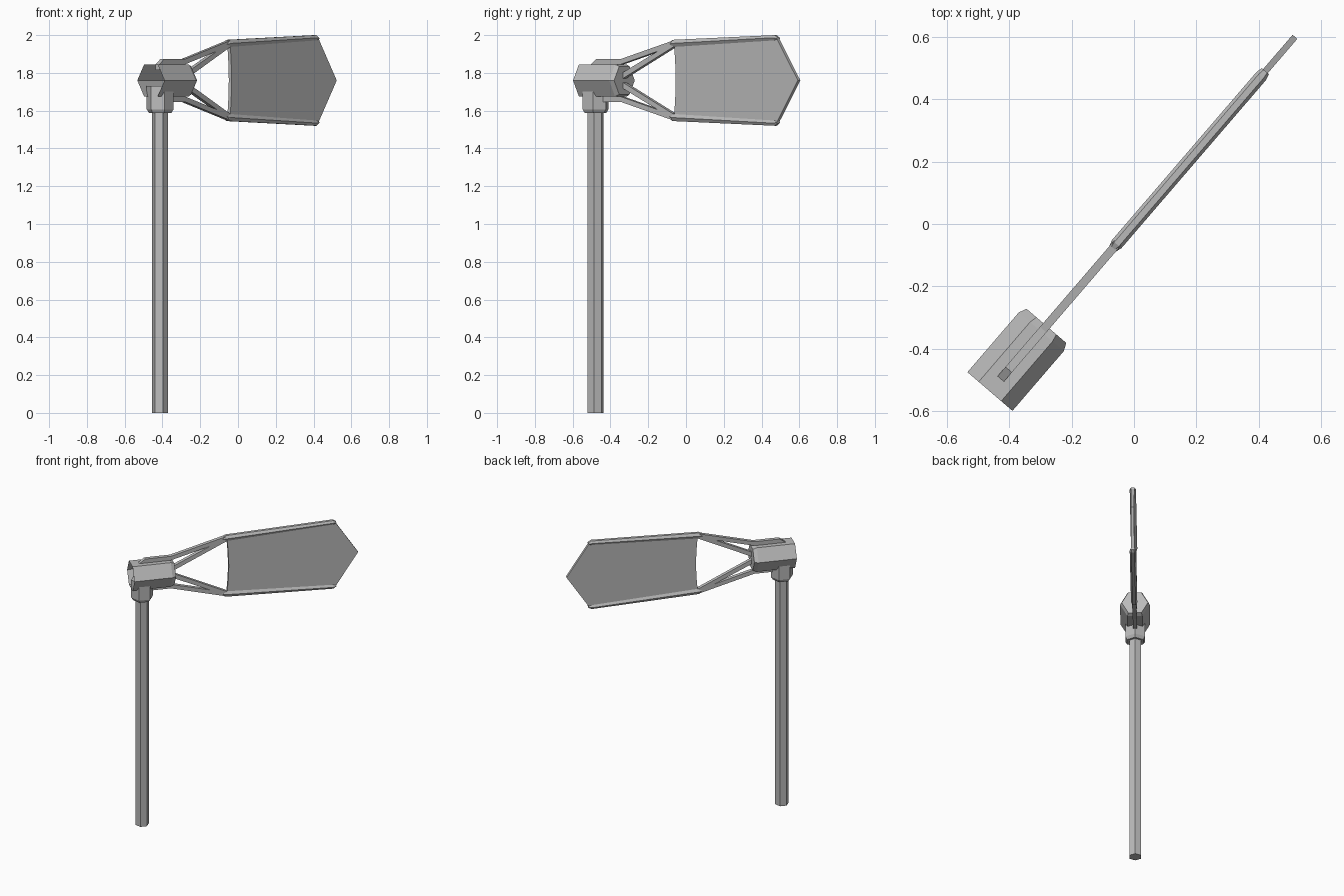
import bpy, bmesh
from math import sin, cos, pi, radians, sqrt

cube = bpy.data.objects.get("Cube")
if cube:
    bpy.data.objects.remove(cube, do_unlink=True)

HEADING = radians(49.3)   # direction the arm points
AXIS_Z = 1.76             # height of the housing axis
POST_U = -0.632           # post position along the arm

grey = bpy.data.materials.new("plain grey")
grey.use_nodes = True
grey.diffuse_color = (0.5, 0.5, 0.5, 1)
grey.node_tree.nodes["Principled BSDF"].inputs["Base Color"].default_value = (0.5, 0.5, 0.5, 1)


def loft(name, rings, cap_start=True, cap_end=True):
    """Join rings of points into a flat-sided solid, turned to the heading."""
    bm = bmesh.new()
    loops = [[bm.verts.new(p) for p in ring] for ring in rings]
    for a, b in zip(loops, loops[1:]):
        for i in range(len(a)):
            j = (i + 1) % len(a)
            bm.faces.new((a[i], a[j], b[j], b[i]))
    if cap_start:
        bm.faces.new(loops[0])
    if cap_end:
        bm.faces.new(loops[-1])
    bmesh.ops.recalc_face_normals(bm, faces=bm.faces)
    mesh = bpy.data.meshes.new(name)
    bm.to_mesh(mesh)
    bm.free()
    mesh.materials.append(grey)
    ob = bpy.data.objects.new(name, mesh)
    ob.rotation_euler.z = HEADING
    bpy.context.collection.objects.link(ob)
    return ob


def upright_ring(z, r):
    return [(POST_U + r * cos(k * pi / 3), r * sin(k * pi / 3), z) for k in range(6)]


def cross_ring(u, z, half_v, half_z, sides):
    """Section across the arm; z is measured from the housing axis."""
    turn, grow = (pi / 4, sqrt(2)) if sides == 4 else (0, 1)
    angles = [turn + 2 * pi * k / sides for k in range(sides)]
    return [(u, grow * half_v * cos(a), AXIS_Z + z + grow * half_z * sin(a)) for a in angles]


def bar(name, sections, sides, **caps):
    return loft(name, [cross_ring(*s, sides) for s in sections], **caps)


# Post and collar
loft("post", [upright_ring(0, 0.0435), upright_ring(1.62, 0.0435)])
loft("collar", [upright_ring(1.587, 0.060), upright_ring(1.607, 0.0725), upright_ring(1.73, 0.0725)])

# Hexagonal housing, open at the front end
bar("housing", [(-0.707, 0, 0.095, 0.098), (-0.455, 0, 0.095, 0.098),
                (-0.43, 0, 0.084, 0.086)], 6, cap_start=False)

# Upper and lower supports and blade rims
for label, s in (("upper", 1), ("lower", -1)):
    bar(label + "_arm", [(-0.655, s * 0.070, 0.0135, 0.014), (-0.615, s * 0.099, 0.0135, 0.014),
                         (-0.446, s * 0.099, 0.0135, 0.014), (-0.08, s * 0.197, 0.0135, 0.014)], 4)
    bar(label + "_strut", [(-0.46, s * 0.012, 0.0135, 0.016), (-0.08, s * 0.190, 0.0135, 0.014)], 4)
    bar(label + "_blade_rim", [(-0.107, s * 0.190, 0.013, 0.014), (-0.085, s * 0.196, 0.020, 0.022),
                               (0.625, s * 0.226, 0.020, 0.016), (0.645, s * 0.222, 0.015, 0.008)], 6)

# Blade panel with a pointed tip and a slightly hollow inner edge
outline = [(0.79, 0), (0.638, 0.228), (-0.075, 0.195), (-0.067, 0.1),
           (-0.063, 0), (-0.067, -0.1), (-0.075, -0.195), (0.638, -0.228)]
loft("blade_panel", [[(u, v, AXIS_Z + z) for u, z in outline] for v in (-0.010, 0.010)])
